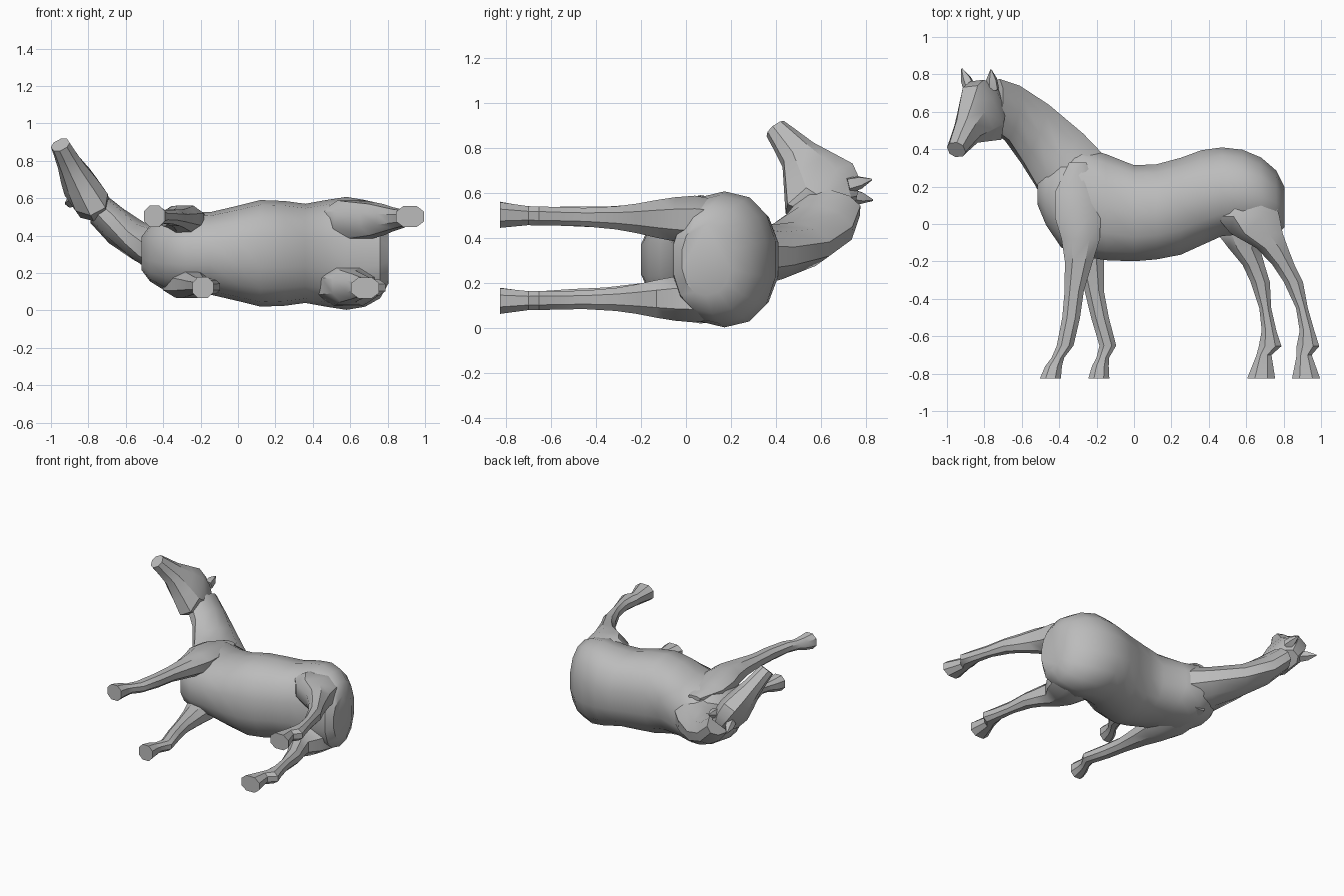
import bpy, bmesh, math
from mathutils import Vector as V

cube = bpy.data.objects.get("Cube")
if cube:
    bpy.data.objects.remove(cube, do_unlink=True)

grey = bpy.data.materials.new("plain grey")
grey.use_nodes = True
COL = (0.5, 0.5, 0.5, 1)
grey.diffuse_color = COL
grey.node_tree.nodes["Principled BSDF"].inputs["Base Color"].default_value = COL


def loft(name, rings, sides, smooth=35, power=0.88):
    """Skin a list of (centre, half_axis_a, half_axis_b) rings, closed at both ends."""
    bm = bmesh.new()
    rows = []
    for c, a, b in rings:
        row = []
        for i in range(sides):
            t = 2 * math.pi * (i + 0.5) / sides
            u, w = [math.copysign(abs(f) ** power, f) for f in (math.cos(t), math.sin(t))]
            row.append(bm.verts.new(V(c) + V(a) * u + V(b) * w))
        rows.append(row)
    for r, s in zip(rows, rows[1:]):
        for i in range(sides):
            j = (i + 1) % sides
            bm.faces.new((r[i], r[j], s[j], s[i]))
    bm.faces.new(rows[0])
    bm.faces.new(rows[-1])
    bmesh.ops.recalc_face_normals(bm, faces=bm.faces)
    me = bpy.data.meshes.new(name)
    bm.to_mesh(me)
    bm.free()
    me.materials.append(grey)
    ob = bpy.data.objects.new(name, me)
    bpy.context.collection.objects.link(ob)
    bpy.ops.object.select_all(action='DESELECT')
    ob.select_set(True)
    bpy.context.view_layer.objects.active = ob
    bpy.ops.object.shade_smooth_by_angle(angle=math.radians(smooth))


# Torso: slices along x as (x, y low, y high, half thickness)
MID_Z = 0.305
torso = [(-0.515, 0.10, 0.24, 0.09), (-0.47, -0.01, 0.31, 0.15), (-0.39, -0.13, 0.38, 0.20),
         (-0.28, -0.18, 0.42, 0.225), (-0.15, -0.20, 0.38, 0.22), (0.0, -0.205, 0.32, 0.255),
         (0.12, -0.195, 0.325, 0.285), (0.25, -0.17, 0.36, 0.28), (0.36, -0.12, 0.40, 0.265),
         (0.47, -0.07, 0.415, 0.285), (0.58, -0.06, 0.402, 0.302), (0.68, -0.06, 0.36, 0.285),
         (0.76, -0.06, 0.29, 0.24), (0.805, -0.02, 0.20, 0.16)]
loft("torso", [((x, (lo + hi) / 2, MID_Z), (0, (hi - lo) / 2, 0), (0, 0, h))
               for x, lo, hi, h in torso], 14, 38)

# Neck: (crest point, throat point, half thickness), bending sideways towards the head
lateral = V((-0.886, -0.10, -0.465)).normalized()
neck = [((-0.08, 0.30, 0.31), (-0.44, 0.02, 0.31), 0.18),
        ((-0.27, 0.49, 0.32), (-0.53, 0.20, 0.33), 0.13),
        ((-0.46, 0.645, 0.35), (-0.60, 0.32, 0.39), 0.105),
        ((-0.62, 0.745, 0.42), (-0.68, 0.44, 0.48), 0.10),
        ((-0.73, 0.78, 0.52), (-0.76, 0.50, 0.56), 0.085)]
rings = []
for k, (crest, throat, half) in enumerate(neck):
    crest, throat = V(crest), V(throat)
    turn = V((0, 0, -1)).lerp(lateral, k / 8).normalized()
    rings.append(((crest + throat) / 2, (crest - throat) / 2, turn * half))
loft("neck", rings, 10, 38, 1.0)

# Head: straight from poll to muzzle, as (fraction along, brow height, jaw depth, half width)
poll, muzzle = V((-0.775, 0.705, 0.54)), V((-0.95, 0.397, 0.885))
brow = V((-0.35, 0.80, 0.50)).normalized()
head = [(0, 0.07, 0.08, 0.065), (0.12, 0.135, 0.18, 0.095), (0.28, 0.16, 0.23, 0.105),
        (0.46, 0.125, 0.165, 0.092), (0.67, 0.085, 0.09, 0.07), (0.87, 0.065, 0.065, 0.058),
        (1, 0.05, 0.05, 0.052)]
loft("head", [(poll.lerp(muzzle, f) + brow * (up - down) / 2, brow * (up + down) / 2, lateral * w)
              for f, up, down, w in head], 8, 30)

# Ears: pointed cones at each side of the poll
for name, root, tip in (("right_ear", (-0.875, 0.72, 0.59), (-0.92, 0.83, 0.568)),
                        ("left_ear", (-0.755, 0.72, 0.635), (-0.765, 0.825, 0.66))):
    root, tip = V(root), V(tip)
    axis = (tip - root).normalized()
    a = lateral.cross(axis).normalized()
    b = axis.cross(a)
    loft(name, [(root.lerp(tip, f), a * r, b * r) for f, r in ((0, 0.036), (0.5, 0.03), (1, 0.004))],
         5, 25)


def leg_pair(kind, rows, left_z, right_z):
    """Rows are (y, half x, half z, left x, right x); z runs evenly from hip to hoof."""
    top, bottom = rows[0][0], rows[-1][0]
    for col, side, (z0, z1) in ((3, "left", left_z), (4, "right", right_z)):
        rings = []
        for row in rows:
            y, hx, hz = row[:3]
            z = z0 + (z1 - z0) * (top - y) / (top - bottom)
            rings.append(((row[col], y, z), (hx, 0, 0), (0, 0, hz)))
        loft(f"{side}_{kind}_leg", rings, 8, 36)


# Front legs, with the shoulder sinking into the torso
leg_pair("front", [
    (0.33, 0.05, 0.015, -0.30, -0.30), (0.17, 0.115, 0.055, -0.315, -0.30),
    (0.03, 0.13, 0.08, -0.30, -0.28), (-0.08, 0.11, 0.08, -0.285, -0.255),
    (-0.20, 0.08, 0.066, -0.295, -0.235), (-0.36, 0.055, 0.05, -0.32, -0.212),
    (-0.50, 0.051, 0.047, -0.336, -0.182), (-0.65, 0.048, 0.04, -0.368, -0.14),
    (-0.715, 0.036, 0.038, -0.407, -0.167), (-0.76, 0.048, 0.05, -0.43, -0.18),
    (-0.825, 0.06, 0.061, -0.447, -0.188)],
    (0.475, 0.504), (0.15, 0.122))

# Hind legs, with the thigh sinking into the rump
leg_pair("hind", [
    (0.26, 0.07, 0.05, 0.61, 0.61), (0.16, 0.145, 0.095, 0.61, 0.61),
    (0.04, 0.18, 0.115, 0.61, 0.59), (-0.05, 0.15, 0.105, 0.655, 0.585),
    (-0.13, 0.09, 0.09, 0.74, 0.59), (-0.22, 0.063, 0.07, 0.80, 0.64),
    (-0.31, 0.055, 0.055, 0.852, 0.675), (-0.45, 0.034, 0.044, 0.898, 0.702),
    (-0.57, 0.042, 0.044, 0.925, 0.722), (-0.653, 0.065, 0.046, 0.93, 0.728),
    (-0.70, 0.043, 0.045, 0.91, 0.695), (-0.825, 0.08, 0.061, 0.92, 0.68)],
    (0.475, 0.502), (0.135, 0.12))
